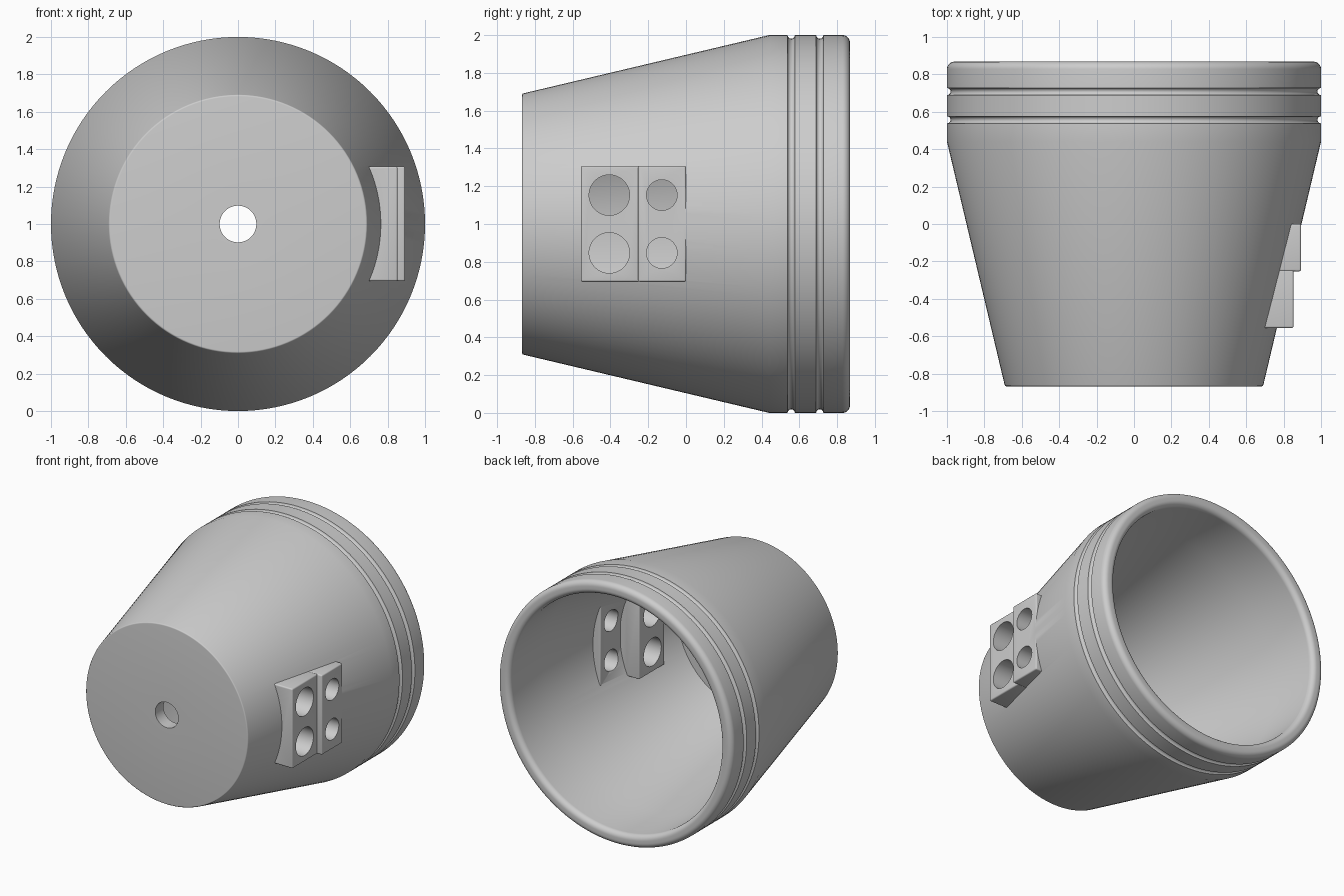
import bpy
import bmesh
from math import pi, sin, cos, radians
from mathutils import Matrix, Vector

cube = bpy.data.objects.get("Cube")
if cube:
    bpy.data.objects.remove(cube, do_unlink=True)

grey = bpy.data.materials.new("mid_grey")
grey.use_nodes = True
grey.diffuse_color = (0.61, 0.61, 0.61, 1)
grey.node_tree.nodes["Principled BSDF"].inputs["Base Color"].default_value = (0.61, 0.61, 0.61, 1)


def finish(bm, name):
    bmesh.ops.recalc_face_normals(bm, faces=bm.faces[:])
    mesh = bpy.data.meshes.new(name)
    bm.to_mesh(mesh)
    bm.free()
    mesh.materials.append(grey)
    obj = bpy.data.objects.new(name, mesh)
    bpy.context.collection.objects.link(obj)
    return obj


def arc(r, y, radius, start, end, steps=8):
    """Profile points on an arc; angles in degrees, 0 = outward, 90 = to the back."""
    angles = [radians(start + (end - start) * i / steps) for i in range(steps + 1)]
    return [(r + radius * cos(a), y + radius * sin(a)) for a in angles]


def lathe(name, profile, steps=128):
    bm = bmesh.new()
    verts = [bm.verts.new((r, y, 1)) for r, y in profile]
    edges = [bm.edges.new((verts[i - 1], v)) for i, v in enumerate(verts)]
    bmesh.ops.spin(bm, geom=verts + edges, cent=(0, 0, 1), axis=(0, 1, 0),
                   angle=2 * pi, steps=steps, use_duplicate=False)
    bmesh.ops.remove_doubles(bm, verts=bm.verts[:], dist=1e-4)
    return finish(bm, name)


def block(name, low, high):
    low, high = Vector(low), Vector(high)
    bm = bmesh.new()
    bmesh.ops.create_cube(bm, size=1, matrix=Matrix.Translation((low + high) / 2)
                          @ Matrix.Diagonal((*(high - low), 1)))
    bmesh.ops.bevel(bm, geom=bm.edges[:], offset=0.01, segments=4,
                    profile=0.5, affect='EDGES')
    return finish(bm, name)


def drill(name, y, z, radius):
    bm = bmesh.new()
    bmesh.ops.create_cone(bm, cap_ends=True, segments=48, radius1=radius, radius2=radius, depth=0.8,
                          matrix=Matrix.Translation((0.75, y, z)) @ Matrix.Rotation(pi / 2, 4, 'Y'))
    obj = finish(bm, name)
    obj.hide_render = True
    return obj


def combine(target, tool, operation):
    mod = target.modifiers.new(operation.lower(), 'BOOLEAN')
    mod.operation = operation
    mod.solver = 'EXACT'
    mod.object = tool
    bpy.ops.object.modifier_apply(modifier=mod.name)
    bpy.data.objects.remove(tool, do_unlink=True)


# Pot wall: base with centre hole, cone, straight band with two round grooves
profile = [(0.098, -0.868)]
profile += arc(0.682, -0.858, 0.01, 270, 347, 5)
profile += [(1.0, 0.44)]
for groove in (0.557, 0.708):
    profile += arc(1.0, groove, 0.019, 270, 90)
# Rounded rim, then an inside of even wall thickness down to the floor
profile += arc(0.96, 0.828, 0.04, 0, 90)
profile += arc(0.94, 0.828, 0.04, 90, 180)
profile += [(0.9, 0.45), (0.612, -0.768), (0.098, -0.768)]
pot = lathe("pot_with_side_bracket", profile)

bpy.ops.object.select_all(action='DESELECT')
pot.select_set(True)
bpy.context.view_layer.objects.active = pot

# Stepped bracket set through the side wall
combine(pot, block("bracket_front", (0.57, -0.556, 0.694), (0.853, -0.245, 1.308)), 'UNION')
combine(pot, block("bracket_back", (0.73, -0.253, 0.694), (0.893, 0.0, 1.308)), 'UNION')

# Two pairs of holes through the bracket and the wall
for y, radius in ((-0.406, 0.107), (-0.128, 0.081)):
    for z in (0.847, 1.153):
        combine(pot, drill("hole_cutter", y, z, radius), 'DIFFERENCE')

bpy.ops.object.shade_smooth_by_angle(angle=radians(30))
